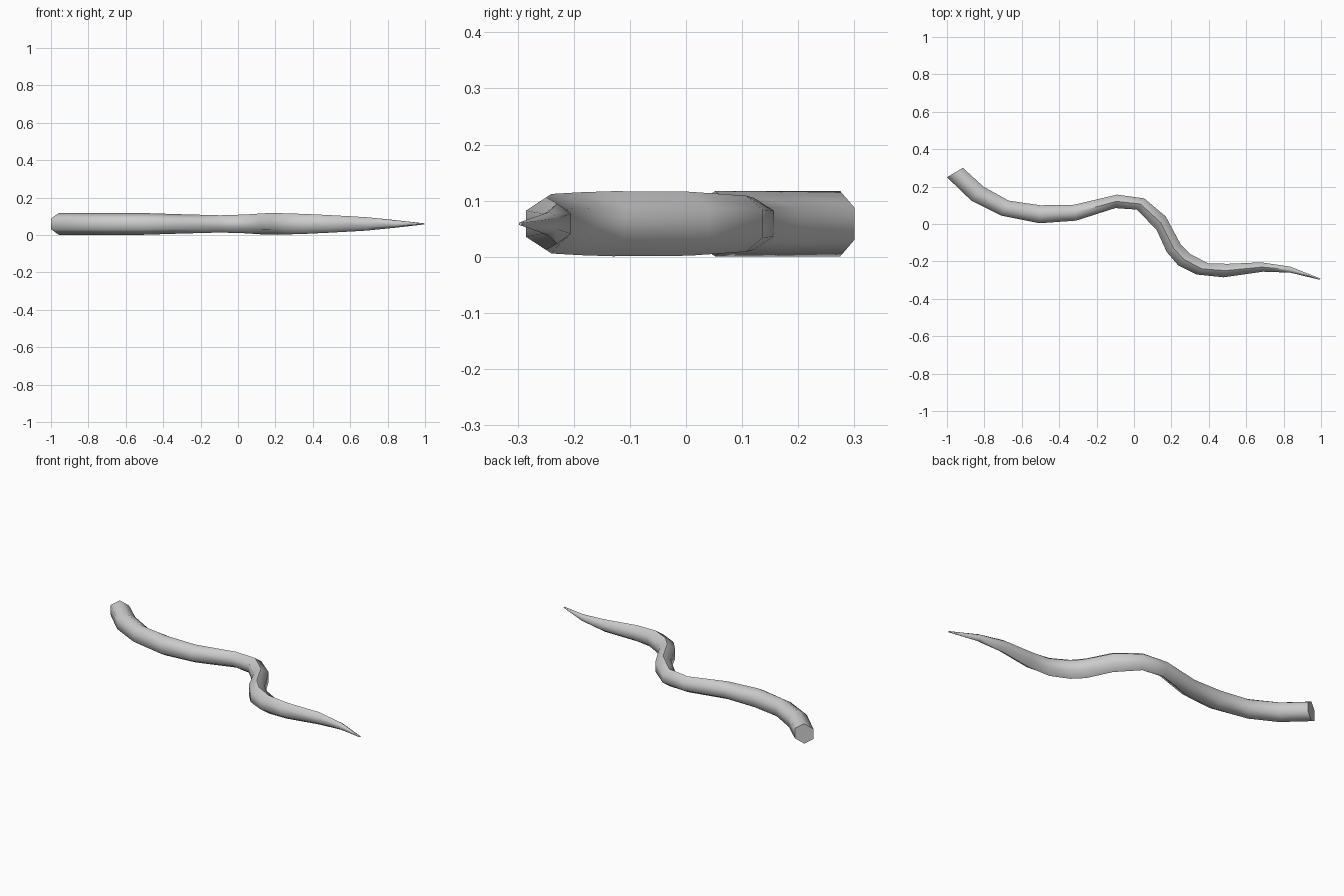
import bpy, bmesh, math

if "Cube" in bpy.data.objects:
    bpy.data.objects.remove(bpy.data.objects["Cube"])

# Plan outline per ring: left x, y, right x, y, vertical radius
RINGS = [
    (-0.915, 0.30, -1.00, 0.25, 0.058),
    (-0.805, 0.20, -0.87, 0.125, 0.058),
    (-0.67, 0.125, -0.71, 0.045, 0.058),
    (-0.50, 0.10, -0.505, 0.004, 0.058),
    (-0.32, 0.103, -0.31, 0.018, 0.052),
    (-0.09, 0.157, -0.10, 0.085, 0.046),
    (0.055, 0.137, 0.015, 0.077, 0.050),
    (0.17, 0.04, 0.12, -0.03, 0.057),
    (0.25, -0.11, 0.175, -0.15, 0.058),
    (0.30, -0.16, 0.235, -0.22, 0.056),
    (0.395, -0.21, 0.335, -0.27, 0.053),
    (0.50, -0.213, 0.48, -0.285, 0.047),
    (0.68, -0.205, 0.69, -0.255, 0.036),
    (0.835, -0.228, 0.835, -0.26, 0.021),
    (0.998, -0.292, 0.992, -0.298, 0.003),
]
SIDES, Z = 6, 0.059

# Tapered hexagonal body swept along the winding path
bm = bmesh.new()
rings = []
for lx, ly, rx, ry, r in RINGS:
    cx, cy = (lx + rx) / 2, (ly + ry) / 2
    k = 1 / math.cos(math.pi / 6)
    hx, hy = (lx - rx) / 2 * k, (ly - ry) / 2 * k
    ring = []
    for i in range(SIDES):
        a = math.pi / 2 + math.tau * i / SIDES
        c, s = math.cos(a), math.sin(a)
        ring.append(bm.verts.new((cx + hx * c, cy + hy * c, Z + r * s)))
    rings.append(ring)
for a, b in zip(rings, rings[1:]):
    for i in range(SIDES):
        j = (i + 1) % SIDES
        bm.faces.new((a[i], a[j], b[j], b[i]))
bm.faces.new(rings[0])
bm.faces.new(rings[-1])
bmesh.ops.recalc_face_normals(bm, faces=bm.faces)
mesh = bpy.data.meshes.new("winding_body")
bm.to_mesh(mesh)
bm.free()

body = bpy.data.objects.new("winding_body", mesh)
bpy.context.collection.objects.link(body)
bpy.context.view_layer.objects.active = body
body.select_set(True)
bpy.ops.object.shade_smooth_by_angle(angle=math.radians(65))
